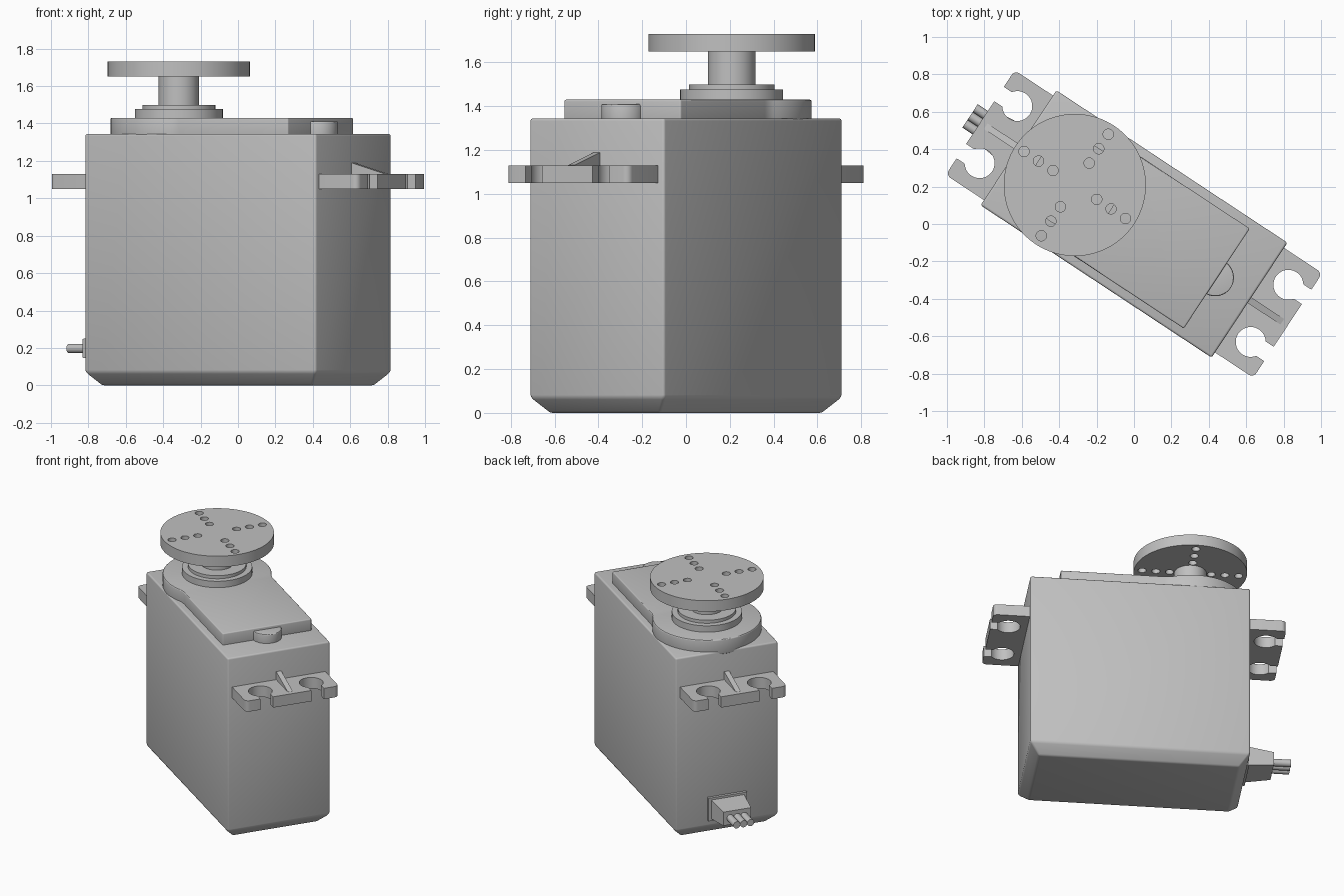
import bpy, bmesh
from math import cos, sin, pi, radians, sqrt, atan2, asin
from mathutils import Matrix, Vector

if "Cube" in bpy.data.objects:
    bpy.data.objects.remove(bpy.data.objects["Cube"])

TURN = Matrix.Rotation(radians(-33.4), 4, 'Z')  # the whole unit stands turned about z

grey = bpy.data.materials.new("plain grey")
grey.use_nodes = True
COLOUR = (0.527, 0.527, 0.527, 1)
grey.diffuse_color = COLOUR
grey.node_tree.nodes["Principled BSDF"].inputs["Base Color"].default_value = COLOUR


def finish(name, bm, bevel=0):
    bmesh.ops.recalc_face_normals(bm, faces=bm.faces)
    if bevel:
        edges = [e for e in bm.edges if e.calc_face_angle(0) > 0.6]
        bmesh.ops.bevel(bm, geom=edges, offset=bevel, segments=3, profile=0.5,
                        affect='EDGES', clamp_overlap=True)
    mesh = bpy.data.meshes.new(name)
    bm.to_mesh(mesh)
    bm.free()
    mesh.materials.append(grey)
    mesh.shade_smooth()
    mesh.set_sharp_from_angle(angle=radians(30))
    obj = bpy.data.objects.new(name, mesh)
    obj.matrix_world = TURN
    bpy.context.collection.objects.link(obj)
    return obj


def arc(cx, cy, r, a0, a1, n):
    return [(cx + r * cos(a0 + (a1 - a0) * i / n), cy + r * sin(a0 + (a1 - a0) * i / n))
            for i in range(n + 1)]


def circle(cx, cy, r, n=64):
    return arc(cx, cy, r, 0, 2 * pi, n)[:-1]


def prism(name, loops, z0, z1, bevel=0):
    """Extrude an outline; any further loops become through holes."""
    bm = bmesh.new()
    edges = []
    for loop in loops:
        vs = [bm.verts.new((x, y, z0)) for x, y in loop]
        if len(loops) == 1:
            bm.faces.new(vs)
        else:
            edges += [bm.edges.new((v, vs[i - 1])) for i, v in enumerate(vs)]
    if edges:
        bmesh.ops.triangle_fill(bm, use_beauty=True, edges=edges, normal=(0, 0, 1))
    ext = bmesh.ops.extrude_face_region(bm, geom=bm.faces[:], use_keep_orig=True)
    top = [g for g in ext["geom"] if isinstance(g, bmesh.types.BMVert)]
    bmesh.ops.translate(bm, verts=top, vec=(0, 0, z1 - z0))
    return finish(name, bm, bevel)


def loft(name, rings, bevel=0):
    """Skin equal-length rings of points and cap both ends."""
    bm = bmesh.new()
    rows = [[bm.verts.new(p) for p in ring] for ring in rings]
    for a, b in zip(rows, rows[1:]):
        for i in range(len(a)):
            bm.faces.new((a[i - 1], a[i], b[i], b[i - 1]))
    bm.faces.new(rows[0])
    bm.faces.new(rows[-1])
    return finish(name, bm, bevel)


def rect(w, h):
    return [(-w, -h), (w, -h), (w, h), (-w, h)]


# Case with chamfered underside
L, W = 0.74, 0.368
loft("case", [[(x, y, z) for x, y in rect(L - inset, W - inset)]
              for inset, z in ((0.065, 0), (0, 0.07), (0, 1.345))], bevel=0.012)

# Raised lid: a round boss blending into a rectangular plate
AX = -0.379
R, HALF, END, F = 0.365, 0.32, 0.53, 0.15
du = sqrt((R + F) ** 2 - (HALF + F) ** 2)
join = atan2(HALF + F, du)
side = [(END, HALF)]
side += arc(AX + du, HALF + F, F, -pi / 2, join - pi, 6)
side += arc(AX, 0, R, join, pi, 28)[1:]
lid = side + [(x, -y) for x, y in reversed(side[:-1])]
prism("lid", [lid], 1.32, 1.43, bevel=0.008)
prism("lid_tab", [arc(0.52, 0, 0.1, -pi / 2, pi / 2, 24)], 1.32, 1.41, bevel=0.006)

# Output shaft
for name, r, z0, z1 in (("collar", 0.235, 1.42, 1.477),
                        ("collar_step", 0.195, 1.47, 1.50),
                        ("shaft", 0.108, 1.49, 1.66)):
    prism(name, [circle(AX, 0, r)], z0, z1)

# Round horn with four arms of three holes
holes = [circle(AX + d * cos(k * pi / 2), d * sin(k * pi / 2), 0.028, 16)
         for k in range(4) for d in (0.14, 0.232, 0.325)]
prism("horn", [circle(AX, 0, 0.38, 96)] + holes, 1.65, 1.73)

# Mounting ears with open screw slots, and a rib on each
TIP, EAR, HOLE_X, HOLE_Y, HOLE_R, SLOT = 0.985, 0.335, 0.868, 0.183, 0.08, 0.046
gap = asin(SLOT / HOLE_R)
half = [(TIP, HOLE_Y - SLOT)]
half += arc(HOLE_X, HOLE_Y, HOLE_R, -gap, gap - 2 * pi, 32)
half += [(TIP, HOLE_Y + SLOT)]
half += arc(TIP - 0.03, EAR - 0.03, 0.03, 0, pi / 2, 6)
half += [(L - 0.03, EAR)]
ear = [(x, -y) for x, y in reversed(half)] + half
for s, label in ((1, "front"), (-1, "rear")):
    prism(label + "_ear", [[(s * x, y) for x, y in ear]], 1.05, 1.13)
    wedge = [(L - 0.02, 1.12), (0.95, 1.12), (0.95, 1.131), (L - 0.02, 1.195)]
    loft(label + "_ear_rib", [[(s * x, y, z) for x, z in wedge] for y in (-0.018, 0.018)])


# Cable outlet on the rear end
def end_ring(x, w, h):
    return [(x, y, 0.198 + z) for y, z in rect(w, h)]


loft("cable_flange", [end_ring(-L + 0.02, 0.138, 0.085), end_ring(-L - 0.02, 0.138, 0.085)])
loft("cable_boot", [end_ring(-L, 0.12, 0.072), end_ring(-0.93, 0.1, 0.05)])
for i, label in enumerate(("left", "middle", "right")):
    ring = circle(0.05 * (i - 1), 0.197, 0.025, 20)
    loft(label + "_wire", [[(x, y, z) for y, z in ring] for x in (-0.92, -1.05)])
